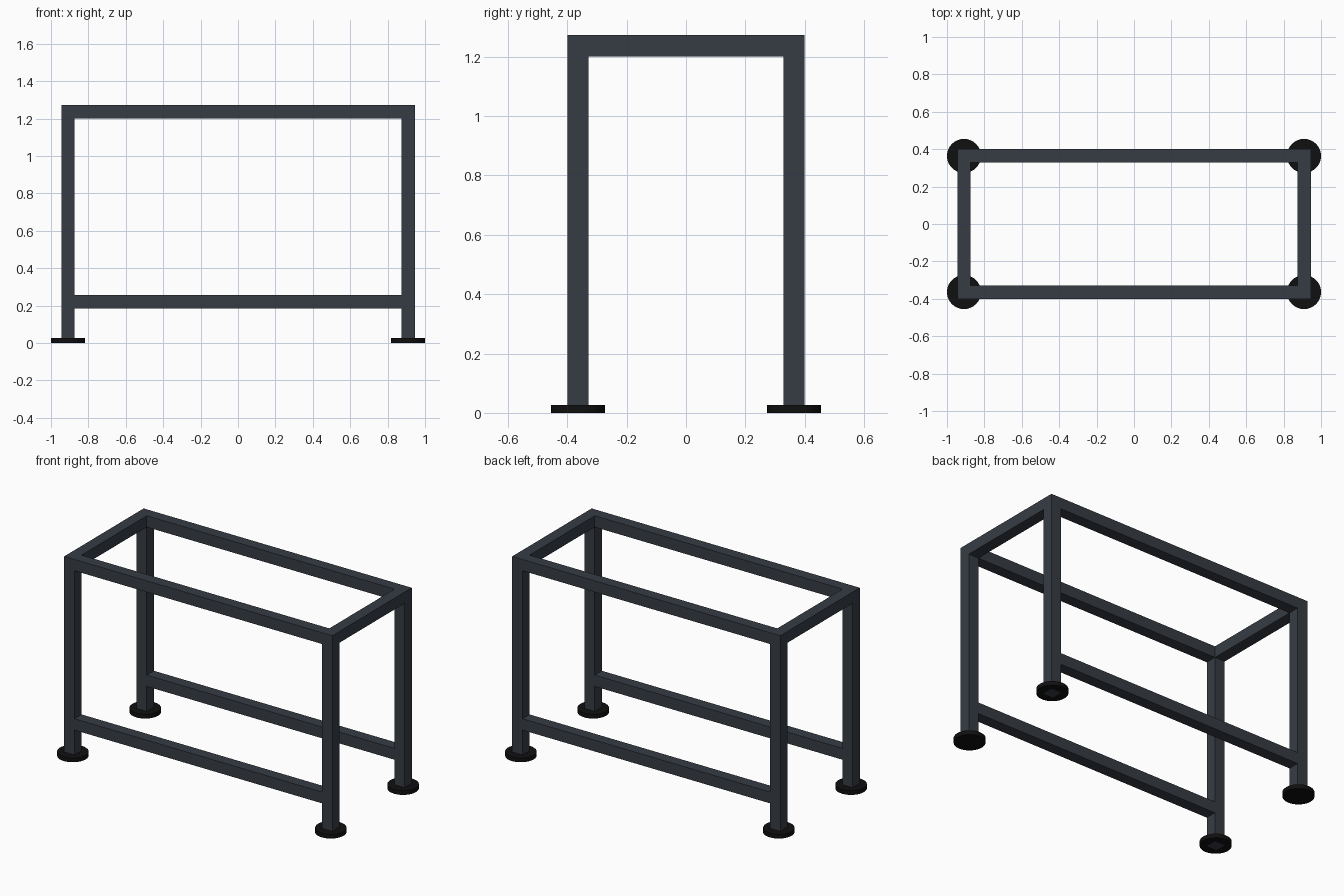
import bpy

if "Cube" in bpy.data.objects:
    bpy.data.objects.remove(bpy.data.objects["Cube"])

LEG_X, LEG_Y = 0.909, 0.364   # leg centre lines
T = 0.072                     # square tube size
TOP = 1.273
FOOT_R, FOOT_H = 0.091, 0.027


def material(name, color):
    m = bpy.data.materials.new(name)
    m.diffuse_color = color
    m.use_nodes = True
    m.node_tree.nodes["Principled BSDF"].inputs["Base Color"].default_value = m.diffuse_color
    return m


STEEL = material("dark_steel", (0.037, 0.045, 0.058, 1))
RUBBER = material("black_rubber", (0.005, 0.005, 0.005, 1))


def box(name, center, size):
    bpy.ops.mesh.primitive_cube_add(size=1, location=center)
    o = bpy.context.object
    o.name = name
    o.scale = size
    bpy.ops.object.transform_apply(location=False, rotation=False, scale=True)
    o.data.materials.append(STEEL)


rail_z = TOP - T / 2
for sy, depth in ((-1, "front"), (1, "back")):
    # legs stand under the top frame, each on a round foot
    for sx, side in ((-1, "left"), (1, "right")):
        h = TOP - T
        box(f"{depth}_{side}_leg", (sx * LEG_X, sy * LEG_Y, h / 2), (T, T, h))
        bpy.ops.mesh.primitive_cylinder_add(
            vertices=32, radius=FOOT_R, depth=FOOT_H,
            location=(sx * LEG_X, sy * LEG_Y, FOOT_H / 2))
        foot = bpy.context.object
        foot.name = f"{depth}_{side}_foot"
        foot.data.materials.append(RUBBER)
        bpy.ops.object.shade_smooth_by_angle()
    # long rails: full length on top, between the legs below
    box(f"{depth}_top_rail", (0, sy * LEG_Y, rail_z), (2 * LEG_X + T, T, T))
    box(f"{depth}_lower_rail", (0, sy * LEG_Y, 0.222), (2 * LEG_X - T, T, T))

# short rails closing the top frame
for sx, side in ((-1, "left"), (1, "right")):
    box(f"{side}_top_rail", (sx * LEG_X, 0, rail_z), (T, 2 * LEG_Y - T, T))
